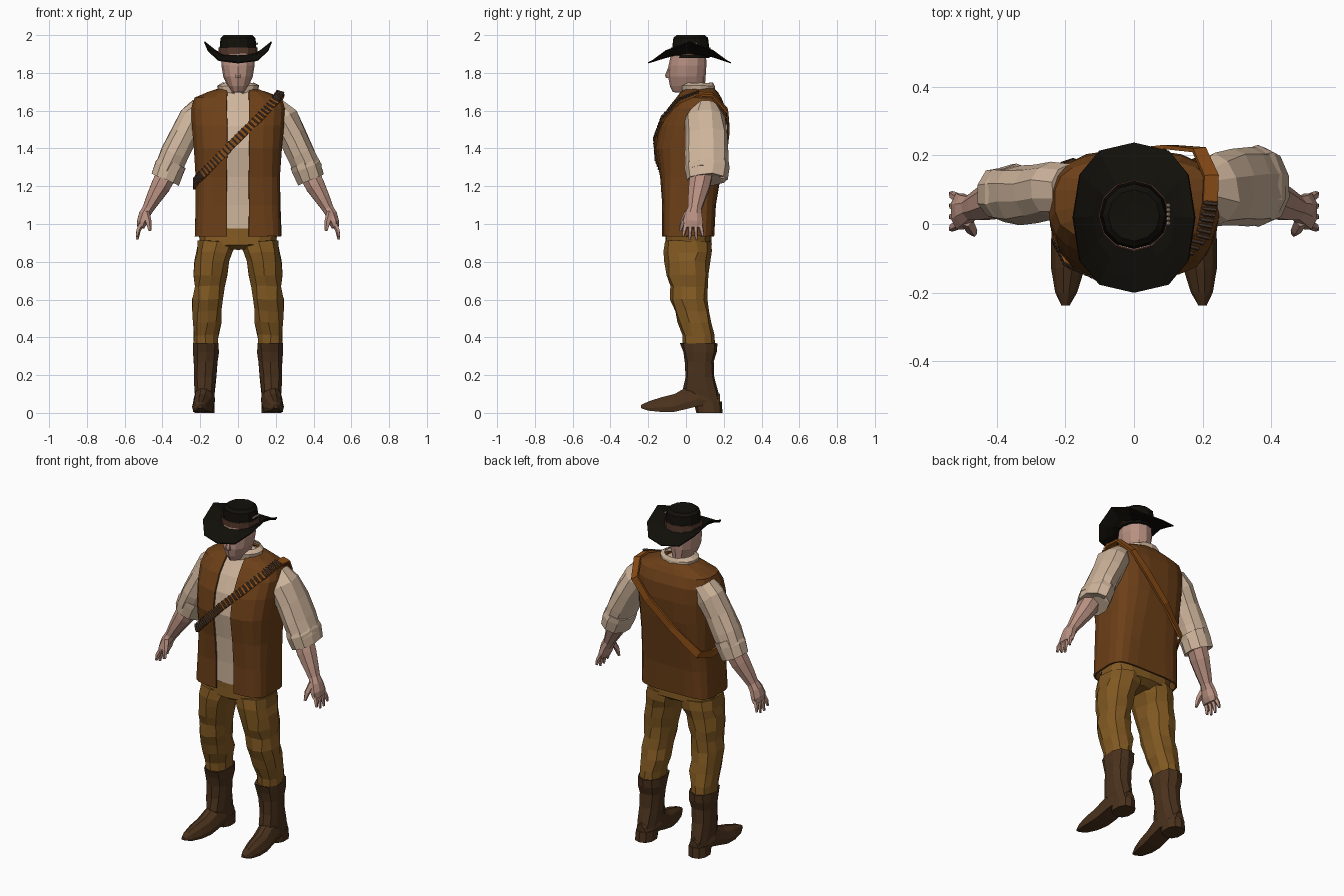
import bpy, bmesh, math, random
from mathutils import Vector as V

random.seed(4)
VEST, SHIRT, SKIN = (0.15, 0.05, 0.009), (0.62, 0.46, 0.33), (0.48, 0.28, 0.22)
PANTS, BOOT, HAT = (0.22, 0.1, 0.016), (0.07, 0.032, 0.012), (0.006, 0.005, 0.003)
STRAP, BAND, METAL = (0.26, 0.075, 0.008), (0.09, 0.04, 0.025), (0.07, 0.04, 0.025)
mats = {}


def finish(name, bm, col, thick=0, mirror=False):
    bmesh.ops.recalc_face_normals(bm, faces=bm.faces)
    me = bpy.data.meshes.new(name)
    bm.to_mesh(me)
    bm.free()
    if col not in mats:
        mats[col] = bpy.data.materials.new("colour_%d" % len(mats))
        mats[col].diffuse_color = (*col, 1)
    me.materials.append(mats[col])
    ob = bpy.data.objects.new(name, me)
    bpy.context.collection.objects.link(ob)
    if thick:
        m = ob.modifiers.new("thickness", 'SOLIDIFY')
        m.thickness, m.offset = thick, 0
    if mirror:
        ob.modifiers.new("mirror", 'MIRROR').use_mirror_merge = False
    return ob


def add_skin(bm, rings, wrap=True, loop=False, caps=True, jit=0):
    """Bridge a list of point rings with quads."""
    rows = [[bm.verts.new(V(p) + V([random.uniform(-jit, jit) for _ in range(3)])) for p in r] for r in rings]
    n = len(rows[0])
    for i in range(len(rows) if loop else len(rows) - 1):
        a, b = rows[i], rows[(i + 1) % len(rows)]
        for j in range(n if wrap else n - 1):
            k = (j + 1) % n
            bm.faces.new((a[j], a[k], b[k], b[j]))
    if caps and wrap and not loop:
        bm.faces.new(rows[0])
        bm.faces.new(rows[-1])


def skin(name, rings, col, thick=0, mirror=False, **kw):
    bm = bmesh.new()
    add_skin(bm, rings, **kw)
    return finish(name, bm, col, thick, mirror)


def oval(z, rx, yf, yb, cx=0, n=12, e=2.3, gap=0):
    """Horizontal superellipse; gap leaves an opening at the front."""
    a0 = math.asin(min(1, gap / rx) ** (e / 2))
    pts = []
    for i in range(n):
        a = a0 + (2 * math.pi - 2 * a0) * i / ((n - 1) if gap else n)
        s, c = math.sin(a), math.cos(a)
        pts.append((cx + rx * math.copysign(abs(s) ** (2 / e), s),
                    (yf + yb) / 2 - (yb - yf) / 2 * math.copysign(abs(c) ** (2 / e), c), z))
    return pts


def tube(stations, n=8, flip=1):
    """Rings along a limb path: (x, y, z, side radius, depth radius)."""
    cs = [V(s[:3]) for s in stations]
    rings = []
    for i, s in enumerate(stations):
        d = (cs[min(i + 1, len(cs) - 1)] - cs[max(i - 1, 0)]).normalized()
        u = d.cross(V((0, 1, 0))).normalized()
        v = u.cross(d)
        ring = [cs[i] + u * s[3] * math.cos(t) + v * s[4] * math.sin(t)
                for t in [2 * math.pi * (k + .5) / n for k in range(n)]]
        rings.append([(flip * p.x, p.y, p.z) for p in ring])
    return rings


# Torso: shirt inside an open vest, boxier towards the hem (last value)
torso = [(.935, .225, -.12, .145, 4.5), (1.1, .22, -.122, .155, 4), (1.25, .22, -.132, .178, 3.4),
         (1.4, .23, -.156, .203, 2.9), (1.52, .24, -.135, .213, 2.8), (1.61, .246, -.09, .205, 2.8),
         (1.665, .23, -.05, .185, 2.8), (1.695, .15, -.03, .165, 2.6), (1.72, .075, -.015, .14, 2.4)]
skin("vest", [oval(*t[:4], n=20, e=t[4], gap=.058) for t in torso], VEST, thick=.01, wrap=False, jit=.002)
skin("shirt_body", [oval(max(z, .975), rx - .02, f + .009, b - .02, n=20, e=e)
                    for z, rx, f, b, e in torso], SHIRT)
skin("shirt_collar", [oval(1.69, .1, -.025, .15, n=13, gap=.02), oval(1.73, .108, -.03, .15, n=13, gap=.04),
                      oval(1.745, .08, -.01, .14, n=13, gap=.03)], SHIRT, thick=.006, wrap=False, jit=.003)

# Head, neck and nose
skin("head", [oval(*h, n=12, e=2.1) for h in [
    (1.64, .07, 0, .12), (1.695, .06, -.01, .102), (1.698, .035, -.07, .1), (1.73, .056, -.085, .1),
    (1.78, .078, -.095, .104), (1.84, .088, -.092, .108), (1.92, .085, -.075, .106)]], SKIN)
skin("nose", [oval(1.772, .016, -.106, -.07, n=6), oval(1.788, .014, -.111, -.07, n=6),
              oval(1.84, .01, -.09, -.07, n=6)], SKIN)

# Hat: rolled brim, stepped crown, band and beads
brim = []
for t in (0, .35, .7, 1):
    inner = oval(0, .09, -.065, .115, n=12)
    outer = oval(0, .178, -.2, .237, n=12, e=2.5)
    ring = []
    for a, b in zip(inner, outer):
        p, q = V(a).lerp(V(b), t), V(b)
        side, fb = abs(q.x) / .178, abs(q.y - .02) / .218
        ring.append((p.x, p.y, 1.895 + t * (.07 * side ** 4 - .042 * min(1, fb) ** 1.2)))
    brim.append(ring)
skin("hat_brim", brim, HAT, thick=.006, caps=False)
skin("hat_crown", [oval(z, r, .025 - r, .025 + r, n=12, e=2) for z, r in
                   [(1.88, .1), (1.95, .096), (1.985, .092), (2.0, .075), (1.996, .035)]], HAT)
skin("hat_band", [oval(z, .102, -.077, .127, n=12, e=2) for z in (1.895, 1.935)], BAND, thick=.004, caps=False)
bm = bmesh.new()
for i in range(5):
    g = bmesh.ops.create_icosphere(bm, subdivisions=1, radius=.007)
    bmesh.ops.translate(bm, verts=g["verts"], vec=(.1, .002 + .013 * i, 1.955))
finish("hat_beads", bm, SHIRT)

# Sleeves: the left and right differ in fullness
for side, flip, full in (("left", 1, 1.0), ("right", -1, .74)):
    y = .11 if flip > 0 else .088
    skin(side + "_sleeve", tube([(.19, .1, 1.62, .06, .075), (.235, .1, 1.56, .085, .1 * (full + .08)),
                                 (.285, y, 1.47, .076, .113 * full), (.335, y, 1.37, .076, .118 * full),
                                 (.375, y, 1.28, .076, .11 * full)], 10, flip), SHIRT, jit=.005)
    skin(side + "_cuff", tube([(.345, y, 1.33, .078, .116 * full), (.36, y, 1.3, .085, .119 * full),
                               (.386, y, 1.235, .08, .108 * full), (.38, y, 1.255, .05, .06)], 10, flip), SHIRT, jit=.004)

# Forearms and hands
skin("forearm", tube([(.37, .085, 1.28, .06, .062), (.41, .07, 1.2, .055, .06), (.45, .055, 1.13, .042, .048),
                      (.477, .046, 1.08, .032, .038), (.495, .04, 1.05, .032, .048), (.508, .037, 1.01, .03, .057),
                      (.515, .036, .98, .02, .054)]), SKIN, mirror=True)
bm = bmesh.new()
for i in range(4):
    o, tip = i - 1.5, (.935, .918, .918, .935)[i]
    add_skin(bm, tube([(.512, .037 + o * .025, 1.0, .015, .014), (.528, .037 + o * .031, .965, .013, .012),
                       (.534, .037 + o * .035, tip, .007, .007)], 5))
add_skin(bm, tube([(.488, .01, 1.06, .02, .02), (.474, -.018, 1.01, .017, .014), (.467, -.03, .965, .008, .008)], 5))
finish("fingers", bm, SKIN, mirror=True)

# Trousers: hips and legs with creased facets
skin("trouser_hips", [oval(*h, n=14, e=2.8) for h in [
    (.865, .07, -.07, .1), (.89, .203, -.11, .138), (.94, .21, -.108, .134), (1.0, .2, -.105, .13)]], PANTS, jit=.003)
legs = [(.35, .066, -.012, .15, .172), (.41, .069, -.02, .147, .171), (.48, .077, -.042, .137, .164),
        (.54, .077, -.06, .12, .163), (.6, .081, -.08, .114, .159), (.67, .083, -.088, .11, .152),
        (.73, .09, -.105, .12, .145), (.8, .092, -.113, .125, .137), (.85, .098, -.116, .138, .125),
        (.91, .106, -.112, .136, .11)]
skin("trouser_leg", [oval(*r, n=10, e=2.4) for r in legs], PANTS, mirror=True, jit=.006)

# Boots: shaft, pointed foot, heel
skin("boot_shaft", [oval(*r, n=10, e=2.4) for r in [
    (.05, .05, .02, .185, .176), (.12, .055, -.015, .17, .176), (.19, .061, -.005, .15, .175),
    (.27, .067, -.005, .148, .172), (.32, .07, -.016, .16, .171), (.37, .071, -.033, .168, .17),
    (.365, .06, -.015, .15, .17)]], BOOT, mirror=True, jit=.003)
foot = [(-.238, .2, .012, .025, .042), (-.2, .198, .032, .012, .06), (-.13, .193, .049, .005, .083),
        (-.06, .187, .056, .006, .1), (.0, .181, .057, .02, .135), (.06, .178, .057, .035, .16),
        (.13, .176, .05, .04, .12), (.18, .176, .03, .04, .1)]
skin("boot_foot", [[(cx + w * a, y, lo + (hi - lo) * b) for a, b in
                    ((-.9, 0), (.9, 0), (1, .3), (.75, .75), (.25, 1), (-.25, 1), (-.75, .75), (-1, .3))]
                   for y, cx, w, lo, hi in foot], BOOT, mirror=True)
skin("boot_heel", [oval(0, .056, .055, .193, .178, n=10, e=2.3), oval(.06, .054, .04, .19, .176, n=10, e=2.3)],
     BOOT, mirror=True)

# Bandolier: closed strap loop (point, outward normal) with cartridges on the front
path = [((.222, .06, 1.69), (.3, 0, 1)), ((.2, -.03, 1.655), (.2, -1, .8)), ((.11, -.12, 1.56), (.1, -1, .4)),
        ((.0, -.158, 1.455), (0, -1, .1)), ((-.1, -.15, 1.35), (-.15, -1, -.1)), ((-.19, -.113, 1.26), (-.7, -1, 0)),
        ((-.23, -.04, 1.215), (-1, -.2, 0)), ((-.232, .08, 1.205), (-1, .2, 0)), ((-.198, .163, 1.22), (-.7, 1, 0)),
        ((-.05, .208, 1.36), (0, 1, 0)), ((.1, .225, 1.5), (.1, 1, .1)), ((.19, .217, 1.6), (.2, 1, .5)),
        ((.225, .14, 1.685), (.3, .5, 1))]
P, N = [V(p) for p, _ in path], [V(n).normalized() for _, n in path]
rings, wide = [], []
for i, p in enumerate(P):
    d = (P[(i + 1) % len(P)] - P[i - 1]).normalized()
    w = d.cross(N[i]).normalized()
    wide.append(w)
    rings.append([p + w * a * .022 + N[i] * b * .006 for a, b in ((-1, -1), (1, -1), (1, 1), (-1, 1))])
skin("bandolier", rings, STRAP, loop=True)
bm = bmesh.new()
for i in range(6):
    for k in range(6):
        t = k / 6
        p, n, w = (q[i].lerp(q[i + 1], t) for q in (P, N, wide))
        c = p + n * .009
        add_skin(bm, tube([(*(c + w * a), r, r) for a, r in ((-.02, .007), (.014, .007), (.024, .003))], 6))
finish("cartridges", bm, METAL)
